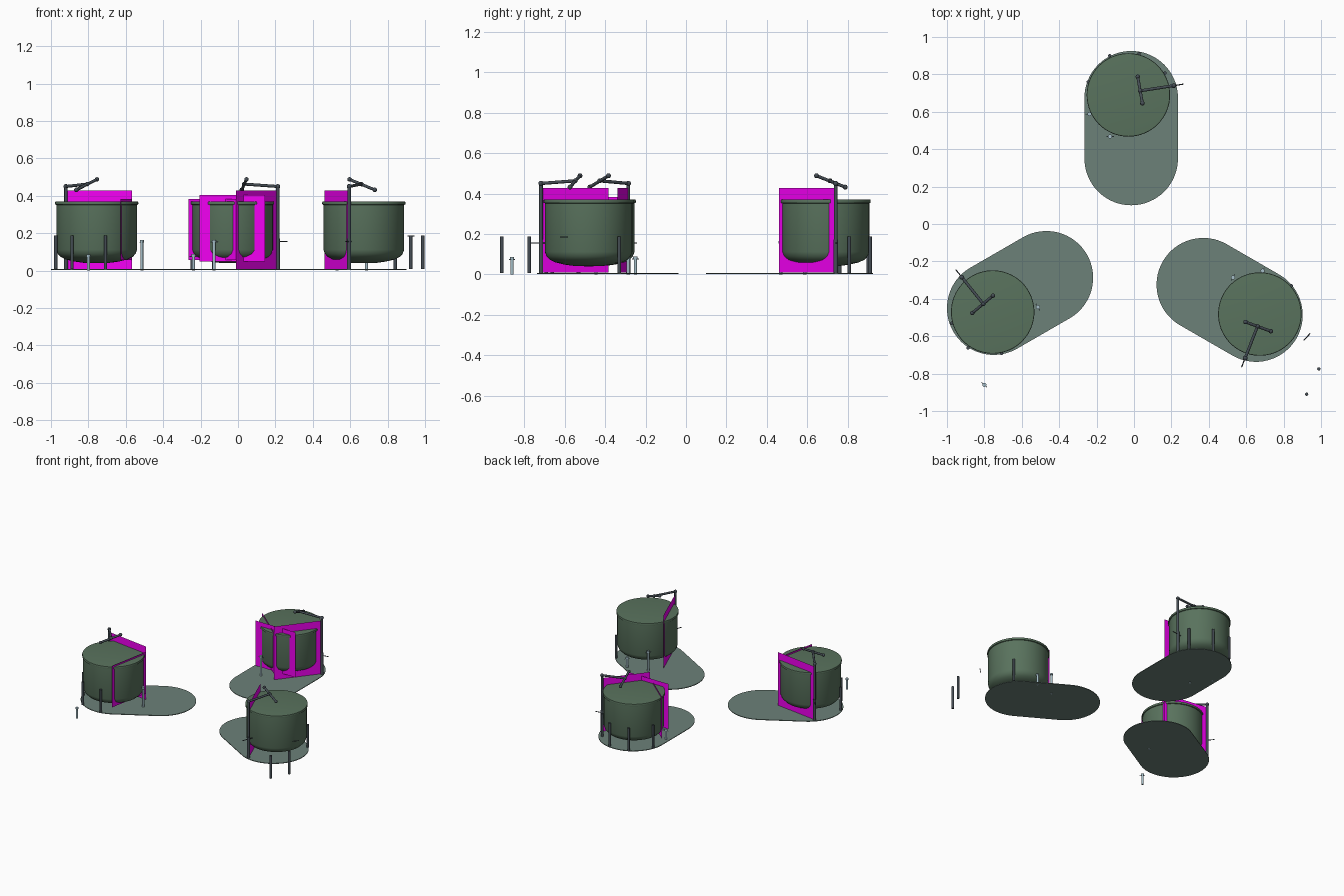
import bpy, bmesh, math
from mathutils import Vector, Matrix

if "Cube" in bpy.data.objects:
    bpy.data.objects.remove(bpy.data.objects["Cube"])


def material(name, rgb):
    m = bpy.data.materials.new(name)
    m.diffuse_color = (*rgb, 1)
    m.use_nodes = True
    m.node_tree.nodes["Principled BSDF"].inputs["Base Color"].default_value = m.diffuse_color
    return m


GREEN = material("tank_green", (0.10, 0.17, 0.11))
PLATE = material("plate_green", (0.15, 0.22, 0.19))
MAGENTA = material("panel_magenta", (0.9, 0.0, 0.9))
DARK = material("dark_steel", (0.06, 0.075, 0.09))
LIGHT = material("light_steel", (0.38, 0.52, 0.58))


def finish(name, bm, mat, place, smooth=True):
    bmesh.ops.recalc_face_normals(bm, faces=bm.faces)
    mesh = bpy.data.meshes.new(name)
    bm.to_mesh(mesh)
    bm.free()
    ob = bpy.data.objects.new(name, mesh)
    bpy.context.collection.objects.link(ob)
    ob.matrix_world = place
    mesh.materials.append(mat)
    if smooth:
        bpy.ops.object.select_all(action='DESELECT')
        bpy.context.view_layer.objects.active = ob
        ob.select_set(True)
        bpy.ops.object.shade_smooth_by_angle(angle=math.radians(35))
    return ob


def add_rod(bm, a, b, r, sides=14):
    a, b = Vector(a), Vector(b)
    d = b - a
    m = Matrix.Translation((a + b) / 2) @ d.to_track_quat('Z', 'Y').to_matrix().to_4x4()
    bmesh.ops.create_cone(bm, cap_ends=True, segments=sides, radius1=r, radius2=r,
                          depth=d.length, matrix=m)


def lathe(name, profile, mat, place, sides=64):
    bm = bmesh.new()
    verts = [bm.verts.new((r, 0, z)) for r, z in profile]
    edges = [bm.edges.new(p) for p in zip(verts, verts[1:])]
    bmesh.ops.spin(bm, geom=verts + edges, cent=(0, 0, 0), axis=(0, 0, 1),
                   angle=math.tau, steps=sides)
    bmesh.ops.remove_doubles(bm, verts=bm.verts, dist=1e-5)
    return finish(name, bm, mat, place)


# stadium-shaped ground plate
def ground_plate(place):
    bm = bmesh.new()
    pts = []
    for i in range(33):
        t = math.pi * i / 32
        pts.append((0.25 * math.cos(t), 0.25 * math.sin(t)))
    pts += [(-x, -y - 0.325) for x, y in pts]
    face = bm.faces.new([bm.verts.new((x, y, 0.003)) for x, y in pts])
    ext = bmesh.ops.extrude_face_region(bm, geom=[face])
    bmesh.ops.translate(bm, vec=(0, 0, 0.005),
                        verts=[v for v in ext['geom'] if isinstance(v, bmesh.types.BMVert)])
    finish("ground_plate", bm, PLATE, place)


# drum with dished bottom, rolled rim and flat lid
TANK = [(0, 0.04), (0.07, 0.042), (0.12, 0.049), (0.165, 0.06), (0.192, 0.073), (0.208, 0.09),
        (0.216, 0.112), (0.216, 0.352), (0.222, 0.354), (0.223, 0.362), (0.221, 0.370),
        (0.214, 0.371), (0, 0.371)]


# thin flat panel standing between two ground points
def panel(name, a, b, z0, z1, place):
    bm = bmesh.new()
    bm.faces.new([bm.verts.new(c) for c in
                  ((*a, z0), (*b, z0), (*b, z1), (*a, z1))])
    finish(name, bm, MAGENTA, place, False)


# dark round post
def post(x, y, place):
    bm = bmesh.new()
    add_rod(bm, (x, y, 0.008), (x, y, 0.188), 0.009)
    finish("dark_post", bm, DARK, place)


# light peg with wide cap
def peg(x, y, h, place, z=0.0):
    bm = bmesh.new()
    add_rod(bm, (x, y, z), (x, y, h), 0.008)
    add_rod(bm, (x, y, h - 0.012), (x, y, h), 0.011)
    add_rod(bm, (x - 0.02, y, h - 0.012), (x + 0.02, y, h - 0.012), 0.002, 8)
    finish("light_peg", bm, LIGHT, place)


# short pin lying sideways
def side_pin(name, a, b, place):
    bm = bmesh.new()
    add_rod(bm, a, b, 0.003, 8)
    finish(name, bm, DARK, place)


# mast with raised arm and tilted cross bar
def swing_arm(place):
    bm = bmesh.new()
    top, mid = Vector((0.228, 0.065, 0.45)), Vector((0.048, 0.037, 0.463))
    low, high = Vector((0.035, 0.112, 0.432)), Vector((0.06, -0.03, 0.488))
    base = Vector((top.x, top.y, 0.008))
    add_rod(bm, base, base + Vector((0, 0, 0.165)), 0.011)
    add_rod(bm, base, top, 0.009)
    add_rod(bm, top, mid, 0.008)
    add_rod(bm, low, high, 0.008)
    for p, r in ((top, 0.013), (mid, 0.012), (low, 0.012), (high, 0.012)):
        bmesh.ops.create_uvsphere(bm, u_segments=14, v_segments=8, radius=r,
                                  matrix=Matrix.Translation(p))
    finish("swing_arm", bm, DARK, place)
    side_pin("mast_pin", (0.19, 0.058, 0.155), (0.28, 0.073, 0.155), place)


# three stations, each a third of a turn apart
CORNER, RIGHT, LEFT = (0.005, -0.215), (0.226, 0.065), (-0.25, 0.005)
TALL_PEG, SHORT_PEG = (-0.113, -0.207), (-0.223, -0.088)
POSTS = [(-0.23, 0.085), (-0.115, 0.225), (0.042, 0.235), (0.18, 0.132)]
STATIONS = [((-0.015, 0.675), 0, 4), ((-0.75, -0.45), 120, 3), ((0.652, -0.487), 240, 1)]

for i, ((cx, cy), turn, n_posts) in enumerate(STATIONS):
    place = Matrix.Translation((cx, cy, 0)) @ Matrix.Rotation(math.radians(turn), 4, 'Z')
    ground_plate(place)
    lathe("tank", TANK, GREEN, place @ Matrix.Translation((-0.015, 0.015, 0)))
    swing_arm(place)
    panel("right_panel", CORNER, RIGHT, 0.01, 0.428, place)
    if i < 2:
        panel("left_panel", CORNER, LEFT, 0.058, 0.383, place)
    if i == 0:
        panel("front_panel", (-0.19, -0.165), (0.16, -0.165), 0.05, 0.405, place)
    for x, y in POSTS[:n_posts]:
        post(x, y, place)
    peg(*TALL_PEG, 0.165, place)
    if i != 1:
        peg(*SHORT_PEG, 0.088, place)

# loose parts standing apart from the stations
world = Matrix.Identity(4)
peg(0, 0, 0.086, Matrix.Translation((-0.80, -0.86, 0)) @ Matrix.Rotation(math.radians(-40), 4, 'Z'))
post(0.988, -0.775, world)
post(0.923, -0.91, world)
side_pin("loose_pin", (0.908, -0.622, 0.185), (0.942, -0.585, 0.185), world)
